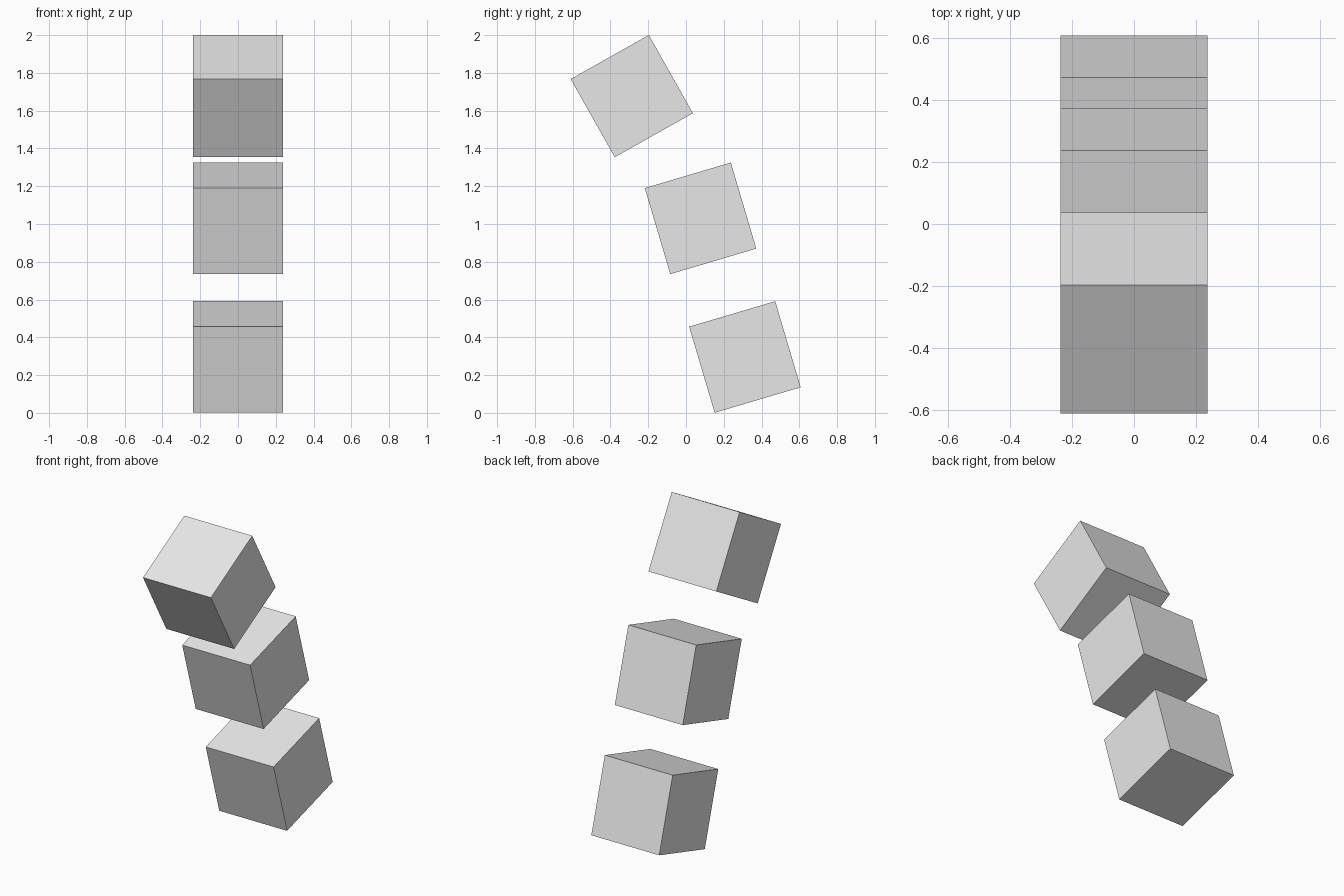
import bpy
from math import radians

default = bpy.data.objects.get("Cube")
if default:
    bpy.data.objects.remove(default, do_unlink=True)

# Plain light grey
grey = bpy.data.materials.new("light_grey")
grey.use_nodes = True
colour = (0.8, 0.8, 0.8, 1.0)
grey.diffuse_color = colour
grey.node_tree.nodes["Principled BSDF"].inputs["Base Color"].default_value = colour

SIDE = 0.475


def tilted_block(name, y, z, tilt):
    """Flat-faced cube leaning about the x axis."""
    bpy.ops.mesh.primitive_cube_add(size=SIDE, location=(0, y, z),
                                    rotation=(radians(tilt), 0, 0))
    block = bpy.context.object
    block.name = name
    block.data.name = name
    block.data.materials.append(grey)


# Three separate blocks, stepping forward as they rise
tilted_block("bottom_block", 0.312, 0.296, 16.5)
tilted_block("middle_block", 0.077, 1.030, 16.5)
tilted_block("top_block", -0.287, 1.677, 29.4)
